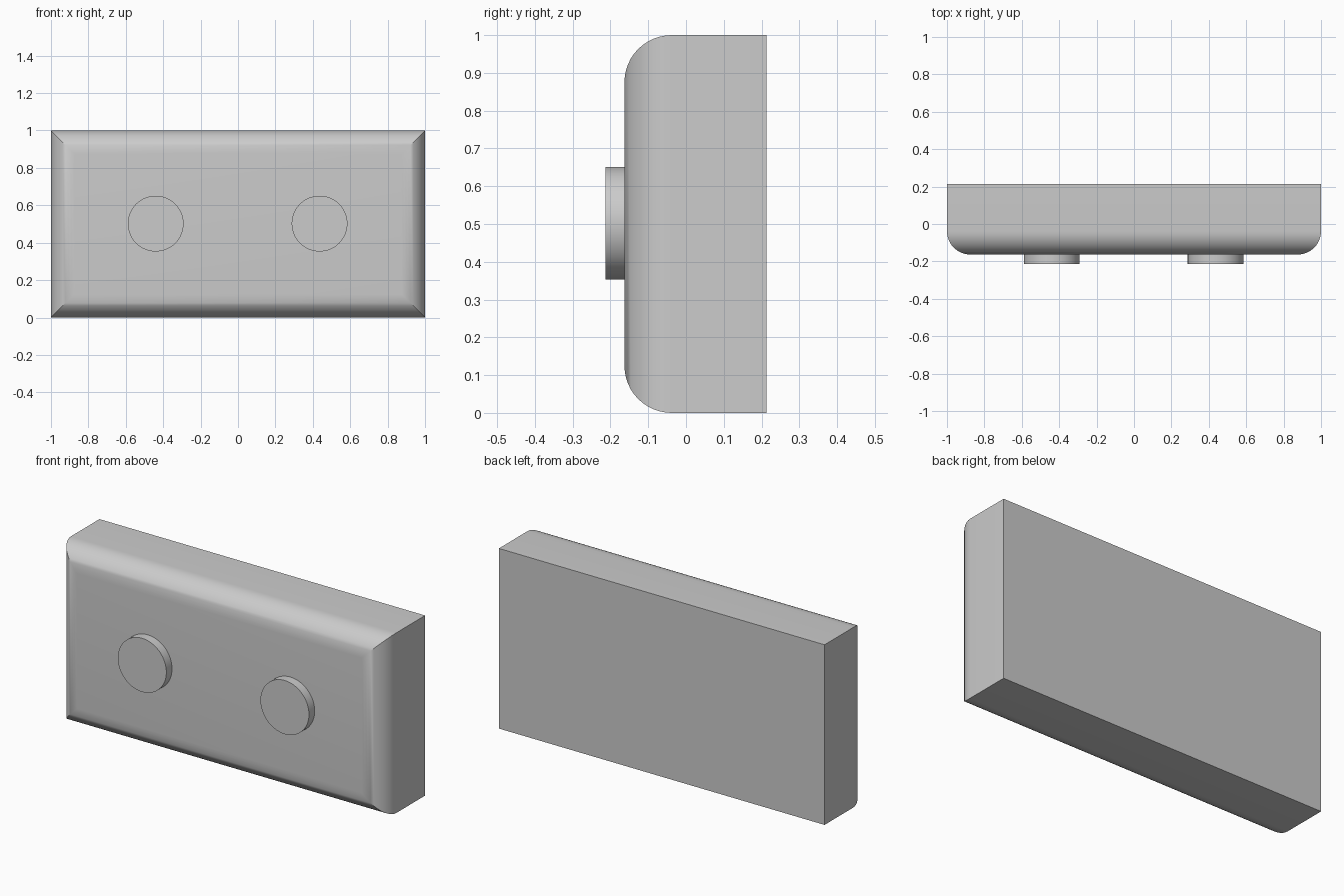
import bpy, bmesh, math
from mathutils import Matrix

cube = bpy.data.objects.get("Cube")
if cube:
    bpy.data.objects.remove(cube, do_unlink=True)

FRONT, BACK = -0.163, 0.213
GREY = (0.6, 0.6, 0.6, 1)

# Single plain grey
grey = bpy.data.materials.new("plain_grey")
grey.use_nodes = True
grey.diffuse_color = GREY
grey.node_tree.nodes["Principled BSDF"].inputs["Base Color"].default_value = GREY


def finish(name, bm):
    mesh = bpy.data.meshes.new(name)
    bm.to_mesh(mesh)
    bm.free()
    mesh.materials.append(grey)
    obj = bpy.data.objects.new(name, mesh)
    bpy.context.collection.objects.link(obj)
    bpy.ops.object.select_all(action="DESELECT")
    obj.select_set(True)
    bpy.context.view_layer.objects.active = obj
    bpy.ops.object.shade_smooth_by_angle(angle=math.radians(30))
    return obj


# Slab body with its front rim rounded over and mitred at the corners
bm = bmesh.new()
bmesh.ops.create_cube(bm, size=1)
bmesh.ops.scale(bm, verts=bm.verts, vec=(2, BACK - FRONT, 1))
bmesh.ops.translate(bm, verts=bm.verts, vec=(0, (FRONT + BACK) / 2, 0.5))
rim = [e for e in bm.edges if all(v.co.y < 0 for v in e.verts)]
bmesh.ops.bevel(bm, geom=rim, offset=0.125, offset_type="OFFSET",
                segments=12, profile=0.5, affect="EDGES")
finish("body", bm)

# Two round studs on the front face
for name, x in (("right_stud", -0.44), ("left_stud", 0.436)):
    bm = bmesh.new()
    bmesh.ops.create_cone(bm, cap_ends=True, segments=64, radius1=0.149,
                          radius2=0.149, depth=0.06)
    bmesh.ops.transform(bm, verts=bm.verts, matrix=Matrix.Translation(
        (x, FRONT - 0.02, 0.502)) @ Matrix.Rotation(math.pi / 2, 4, "X"))
    finish(name, bm)
